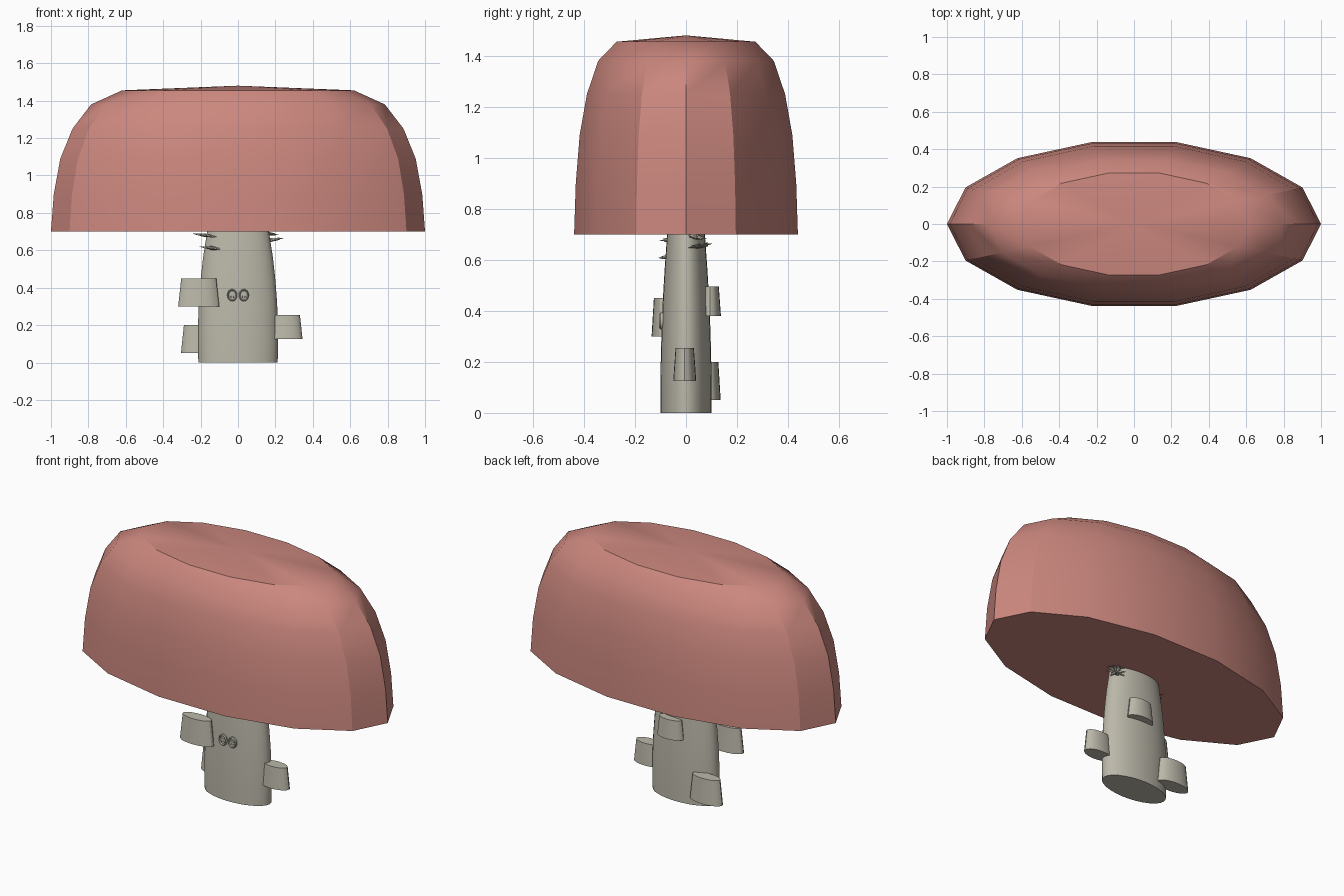
import bpy, bmesh, math
from mathutils import Matrix, Vector

if "Cube" in bpy.data.objects:
    bpy.data.objects.remove(bpy.data.objects["Cube"])


def material(name, rgb):
    m = bpy.data.materials.new(name)
    m.diffuse_color = (*rgb, 1)
    m.use_nodes = True
    m.node_tree.nodes["Principled BSDF"].inputs["Base Color"].default_value = m.diffuse_color
    return m


RED = material("dusty red", (0.60, 0.245, 0.21))
GREY = material("warm grey", (0.50, 0.48, 0.40))


def finish(name, bm, mat, matrix=None):
    bmesh.ops.recalc_face_normals(bm, faces=bm.faces)
    mesh = bpy.data.meshes.new(name)
    bm.to_mesh(mesh)
    bm.free()
    mesh.materials.append(mat)
    ob = bpy.data.objects.new(name, mesh)
    bpy.context.collection.objects.link(ob)
    if matrix:
        ob.matrix_world = matrix
    bpy.ops.object.select_all(action='DESELECT')
    ob.select_set(True)
    bpy.context.view_layer.objects.active = ob
    bpy.ops.object.shade_smooth_by_angle(angle=math.radians(30))
    return ob


def loft(name, rings, sides, mat, centre=(0, 0), apex=None, matrix=None):
    """Stack elliptical rings (rx, ry, z), closed at both ends."""
    bm = bmesh.new()
    loops = []
    for rx, ry, z in rings:
        loops.append([bm.verts.new((centre[0] + rx * math.cos(2 * math.pi * i / sides),
                                    centre[1] + ry * math.sin(2 * math.pi * i / sides), z))
                      for i in range(sides)])
    for a, b in zip(loops, loops[1:]):
        for i in range(sides):
            j = (i + 1) % sides
            bm.faces.new((a[i], a[j], b[j], b[i]))
    bm.faces.new(loops[0][::-1])
    if apex is None:
        bm.faces.new(loops[-1])
    else:
        tip = bm.verts.new((*centre, apex))
        for i in range(sides):
            bm.faces.new((loops[-1][i], loops[-1][(i + 1) % sides], tip))
    return finish(name, bm, mat, matrix)


# Broad flattened cap with a shallow cone on top
cap = [(1, 0.70), (0.985, 0.90), (0.95, 1.09), (0.885, 1.25), (0.785, 1.38), (0.62, 1.455)]
loft("cap", [(r, r * 0.45, z) for r, z in cap], 14, RED, apex=1.48)

# Oval stalk narrowing towards the cap
stalk = [(0.212, 0.10, 0), (0.215, 0.10, 0.10), (0.214, 0.099, 0.2), (0.209, 0.096, 0.32),
         (0.20, 0.091, 0.44), (0.187, 0.084, 0.56), (0.165, 0.074, 0.70), (0.155, 0.07, 0.74)]
loft("stalk", stalk, 28, GREY)

# Small tapered stubs: x, y, rx, ry, bottom, top
for name, x, y, rx, ry, z0, z1 in (
        ("front_stub", -0.21, -0.09, 0.11, 0.045, 0.30, 0.45),
        ("right_stub", 0.252, -0.005, 0.093, 0.045, 0.125, 0.255),
        ("left_stub", -0.20, 0.09, 0.105, 0.046, 0.05, 0.20),
        ("back_stub", 0.035, 0.095, 0.085, 0.042, 0.38, 0.495)):
    loft(name, [(rx, ry, z0), (rx * 0.85, ry * 0.8, z1)], 20, GREY, (x, y))

# Pair of round buttons, each with a raised rim and four studs
for side in (-1, 1):
    place = Matrix.Translation((side * 0.031, -0.092, 0.36)) @ Matrix.Rotation(math.pi / 2, 4, 'X')
    loft("button", [(0.027, 0.033, -0.01), (0.027, 0.033, 0.008), (0.023, 0.028, 0.013),
                    (0.018, 0.023, 0.008)], 16, GREY, matrix=place)
    for i in range(4):
        a = math.pi / 4 + i * math.pi / 2
        loft("button_stud", [(0.004, 0.004, 0.006), (0.003, 0.003, 0.012)], 8, GREY,
             (0.01 * math.cos(a), 0.012 * math.sin(a)), matrix=place)


def flake(name, loc, radius, tilt_x, tilt_y):
    """Thin star-shaped flake with pointed rays."""
    bm = bmesh.new()
    n = 16
    rim = []
    for i in range(n):
        r = radius * (1 if i % 2 == 0 else 0.45)
        a = 2 * math.pi * i / n
        rim.append(bm.verts.new((r * math.cos(a), r * math.sin(a) * 0.7, 0)))
    top, low = bm.verts.new((0, 0, 0.01)), bm.verts.new((0, 0, -0.01))
    for i in range(n):
        j = (i + 1) % n
        bm.faces.new((rim[i], rim[j], top))
        bm.faces.new((rim[j], rim[i], low))
    place = (Matrix.Translation(Vector(loc)) @ Matrix.Rotation(math.radians(tilt_x), 4, 'X')
             @ Matrix.Rotation(math.radians(tilt_y), 4, 'Y'))
    return finish(name, bm, GREY, place)


# Ragged flakes around the neck
flake("left_upper_flake", (-0.175, -0.055, 0.68), 0.072, 6, 8)
flake("left_lower_flake", (-0.14, -0.065, 0.612), 0.068, 6, 6)
flake("right_lower_flake", (0.175, 0.055, 0.655), 0.07, 10, -8)
flake("right_upper_flake", (0.16, 0.04, 0.69), 0.06, -10, 8)
